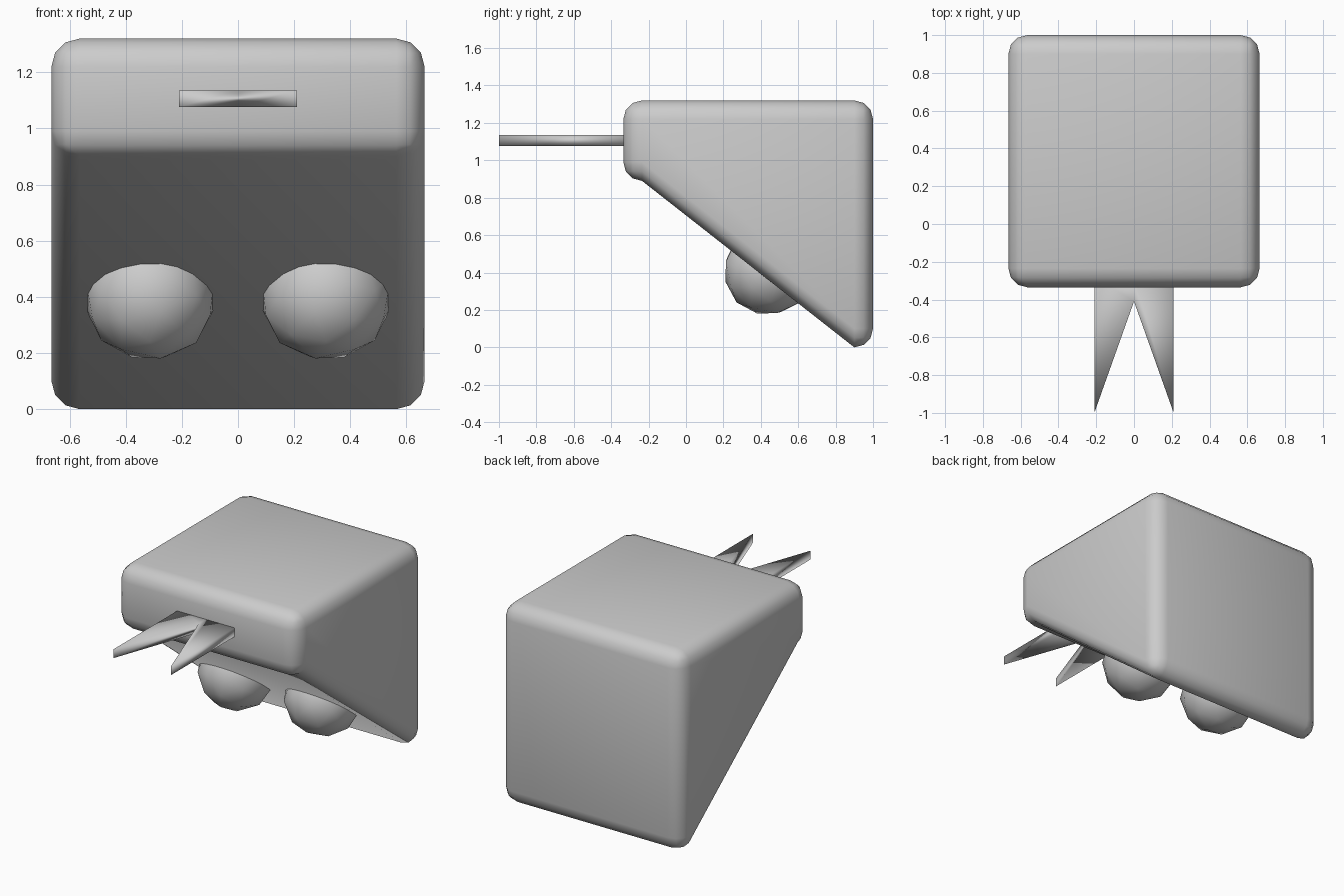
import bpy, bmesh
from math import radians
from mathutils import Matrix

if "Cube" in bpy.data.objects:
    bpy.data.objects.remove(bpy.data.objects["Cube"])


def finish(name, bm):
    bmesh.ops.recalc_face_normals(bm, faces=bm.faces)
    for f in bm.faces:
        f.smooth = True
    me = bpy.data.meshes.new(name)
    bm.to_mesh(me)
    bm.free()
    ob = bpy.data.objects.new(name, me)
    bpy.context.collection.objects.link(ob)
    return ob


# Body: rounded box whose lower front edge is pulled up into a slanted underside
bm = bmesh.new()
bmesh.ops.create_cube(bm, size=1, matrix=Matrix.Translation((0, 0.3325, 0.66))
                      @ Matrix.Diagonal((1.33, 1.335, 1.32, 1)))
bmesh.ops.bevel(bm, geom=bm.edges[:], offset=0.1, segments=3, profile=0.5,
                affect='EDGES', clamp_overlap=True)
for v in bm.verts:
    if v.co.y < 0.3 and v.co.z < 0.5:
        v.co.z += 0.89
finish("body", bm)

# Eyes: low-poly balls half sunk in the slanted underside
for side, label in ((-1, "left"), (1, "right")):
    bm = bmesh.new()
    bmesh.ops.create_icosphere(bm, subdivisions=2, radius=0.24)
    bm.transform(Matrix.Translation((side * 0.314, 0.44, 0.41))
                 @ Matrix.Diagonal((side, 1, 1, 1))
                 @ Matrix.Rotation(radians(-45), 4, 'X'))
    finish("eye_" + label, bm)

# Forked tongue: flat strip with a V notch, running into the front face
bm = bmesh.new()
outline = [(-0.21, -0.28), (-0.21, -1.0), (0, -0.41), (0.21, -1.0), (0.21, -0.28), (0, -0.28)]
rings = [[bm.verts.new((x, y, z)) for x, y in outline] for z in (1.077, 1.135)]
for ring in rings:
    bm.faces.new([ring[i] for i in (0, 1, 2, 5)])
    bm.faces.new([ring[i] for i in (5, 2, 3, 4)])
for i in range(6):
    j = (i + 1) % 6
    bm.faces.new((rings[0][i], rings[0][j], rings[1][j], rings[1][i]))
finish("forked_tongue", bm)
